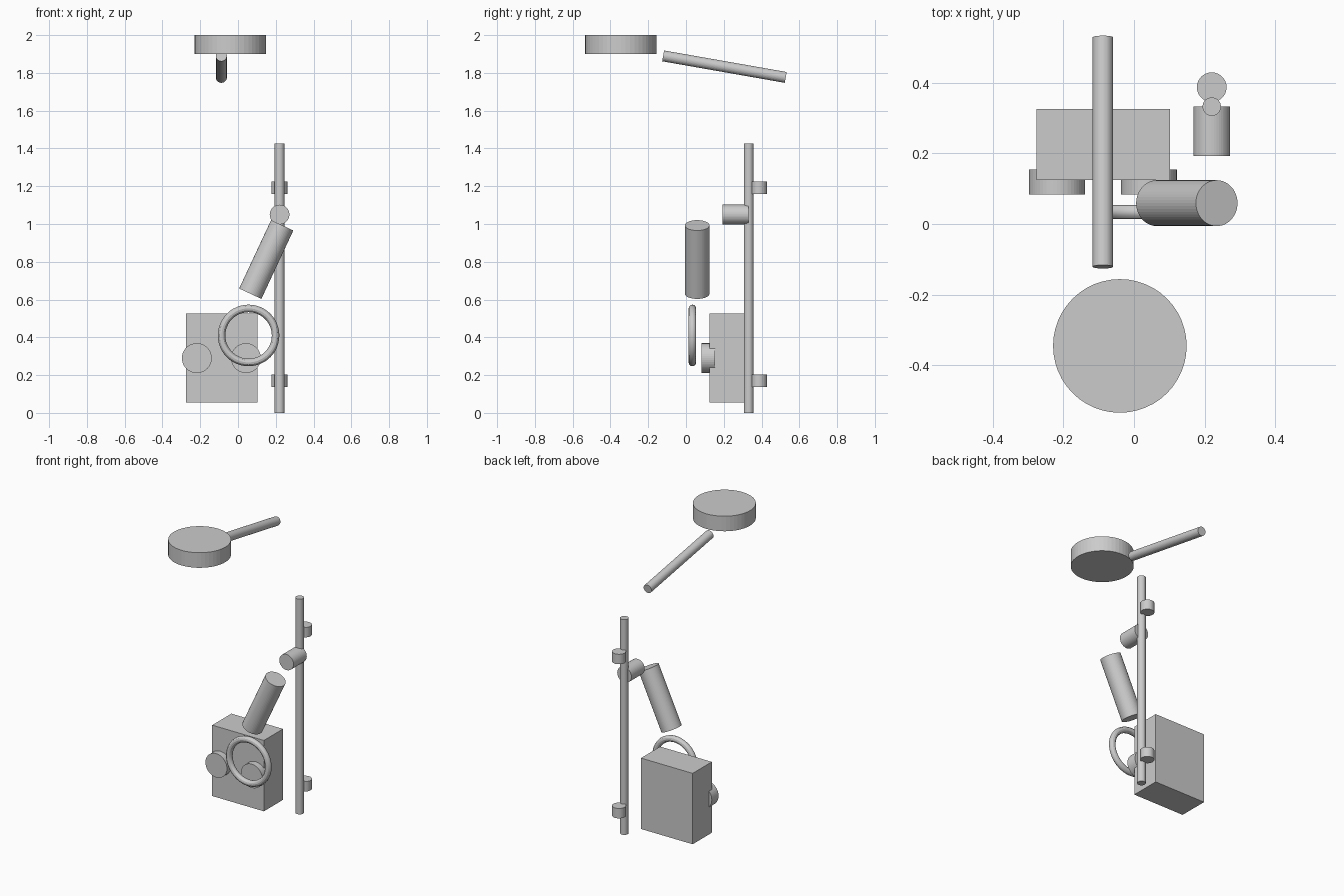
import bpy
from math import radians
from mathutils import Vector

if "Cube" in bpy.data.objects:
    bpy.data.objects.remove(bpy.data.objects["Cube"])

SIDES = 48


def rod(name, start, end, radius):
    """Flat-faced cylinder running from start to end."""
    a, b = Vector(start), Vector(end)
    axis = b - a
    bpy.ops.mesh.primitive_cylinder_add(
        vertices=SIDES, radius=radius, depth=axis.length, location=(a + b) / 2,
        rotation=axis.to_track_quat('Z', 'Y').to_euler())
    bpy.context.object.name = name


# Overhead shower disc and its sloping arm
rod("overhead_disc", (-0.04, -0.345, 1.9), (-0.04, -0.345, 2.0), 0.189)
rod("overhead_arm", (-0.088, -0.121, 1.89), (-0.088, 0.528, 1.776), 0.029)

# Slide rail with two wall brackets
RAIL_X, RAIL_Y = 0.22, 0.332
rod("slide_rail", (RAIL_X, RAIL_Y, 0), (RAIL_X, RAIL_Y, 1.427), 0.026)
for label, z in (("lower", 0.138), ("upper", 1.16)):
    rod(label + "_bracket", (RAIL_X, 0.387, z), (RAIL_X, 0.387, z + 0.066), 0.042)

# Sliding holder and tilted handset
rod("slider_holder", (RAIL_X, 0.193, 1.05), (RAIL_X, 0.332, 1.05), 0.052)
rod("handset", (0.065, 0.059, 0.631), (0.234, 0.059, 0.993), 0.065)

# Coiled hose ring
bpy.ops.mesh.primitive_torus_add(
    location=(0.056, 0.034, 0.41), rotation=(radians(90), 0, 0),
    major_radius=0.143, minor_radius=0.02, major_segments=48, minor_segments=12)
bpy.context.object.name = "hose_ring"
bpy.ops.object.shade_smooth_by_angle()

# Heater box
bpy.ops.mesh.primitive_cube_add(size=1, location=(-0.087, 0.225, 0.291))
bpy.context.object.name = "heater_box"
bpy.context.object.scale = (0.379, 0.2, 0.47)

# Control knobs
for label, x in (("left", -0.218), ("right", 0.042)):
    rod(label + "_knob", (x, 0.083, 0.29), (x, 0.154, 0.29), 0.079)
